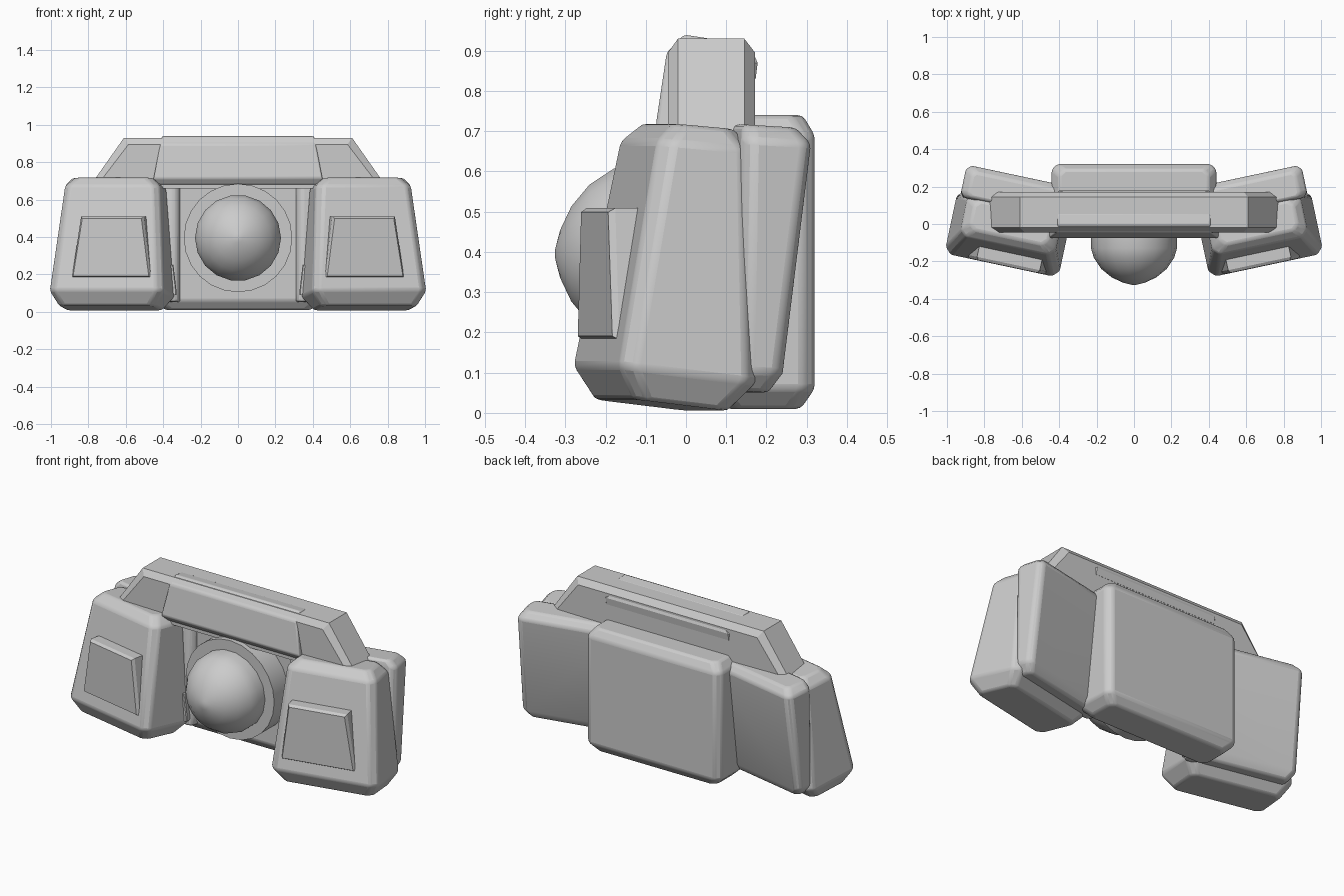
import bpy, bmesh, math
from mathutils import Matrix, Vector

cube = bpy.data.objects.get("Cube")
if cube:
    bpy.data.objects.remove(cube, do_unlink=True)

GREY = (0.6, 0.6, 0.6, 1)
grey = bpy.data.materials.new("light_grey")
grey.use_nodes = True
grey.diffuse_color = GREY
grey.node_tree.nodes["Principled BSDF"].inputs["Base Color"].default_value = GREY


def loft(name, rings, matrix=Matrix(), bevel=0.012, angle=30):
    """Skin a stack of point rings and cap both ends."""
    bm = bmesh.new()
    loops = [[bm.verts.new(matrix @ Vector(p)) for p in ring] for ring in rings]
    n = len(loops[0])
    for a, b in zip(loops, loops[1:]):
        for i in range(n):
            j = (i + 1) % n
            bm.faces.new((a[i], a[j], b[j], b[i]))
    bm.faces.new(loops[0])
    bm.faces.new(loops[-1])
    bmesh.ops.recalc_face_normals(bm, faces=bm.faces)
    mesh = bpy.data.meshes.new(name)
    bm.to_mesh(mesh)
    bm.free()
    mesh.materials.append(grey)
    ob = bpy.data.objects.new(name, mesh)
    bpy.context.collection.objects.link(ob)
    if bevel:
        mod = ob.modifiers.new("soft_edges", "BEVEL")
        mod.width, mod.segments, mod.limit_method = bevel, 2, "ANGLE"
        mod.angle_limit = math.radians(25)
    bpy.ops.object.select_all(action="DESELECT")
    ob.select_set(True)
    bpy.context.view_layer.objects.active = ob
    bpy.ops.object.shade_smooth_by_angle(angle=math.radians(angle))
    return ob


def section(z, x0, x1, y0, y1, cut=0.03, tilt=0.0):
    """Rectangle with cut corners at height z, optionally sloping along y."""
    pts = [(x0 + cut, y0), (x1 - cut, y0), (x1, y0 + cut), (x1, y1 - cut),
           (x1 - cut, y1), (x0 + cut, y1), (x0, y1 - cut), (x0, y0 + cut)]
    return [(x, y, z - tilt * y) for x, y in pts]


def turned(name, profile, z, segments):
    """Round part around the y axis from (radius, y) pairs."""
    rings = [[(r * math.cos(t), y, z + r * math.sin(t))
              for t in (math.tau * i / segments for i in range(segments))]
             for r, y in profile]
    return loft(name, rings, bevel=0, angle=35)


# Central body
loft("central_body", [
    section(0.01, -0.39, 0.39, 0.10, 0.285),
    section(0.06, -0.44, 0.44, 0.06, 0.32),
    section(0.69, -0.44, 0.44, 0.06, 0.32),
    section(0.74, -0.40, 0.40, 0.10, 0.29)])

# Round housing and dome
turned("dome_housing", [(0.29, 0.10), (0.29, -0.075)], 0.395, 24)
turned("dome", [(0.23, -0.05), (0.23, -0.13), (0.215, -0.18), (0.175, -0.24),
                (0.12, -0.285), (0.06, -0.313), (0.025, -0.322), (0.012, -0.325)],
       0.395, 18)

# Top handle: trapezoid with chamfered front and back rims
def trapezoid(y, inset):
    low, high, top = 0.80 - inset, 0.61 - inset * 0.7, 0.93 - inset
    return [(-low, y, 0.66), (low, y, 0.66), (high, y, top), (-high, y, top)]

loft("handle", [trapezoid(-0.045, 0.035), trapezoid(-0.02, 0),
                trapezoid(0.145, 0), trapezoid(0.172, 0.035)], bevel=0)

# Padded grip across the handle
def grip_end(x, slant):
    yz = [(-0.05, 0.68), (-0.075, 0.715), (-0.048, 0.895),
          (-0.005, 0.94), (0.06, 0.93), (0.10, 0.68)]
    return [(x - math.copysign(slant * max(z - 0.7, 0), x), y, z) for y, z in yz]

loft("grip", [grip_end(-0.455, 0.2), grip_end(0.455, 0.2)], bevel=0.008)
loft("grip_back_ridge", [section(0.83, -0.42, 0.42, 0.10, 0.173, 0.02),
                         section(0.87, -0.42, 0.42, 0.10, 0.178, 0.02),
                         section(0.90, -0.38, 0.38, 0.10, 0.165, 0.02)], bevel=0)

# Angled side units, mirrored
for side, label in ((1, "left"), (-1, "right")):
    frame = (Matrix.Scale(side, 4, (1, 0, 0)) @ Matrix.Translation((0.68, 0, 0))
             @ Matrix.Rotation(math.radians(12), 4, "Z"))
    loft(label + "_front_pod", [
        section(0.012, -0.275, 0.25, -0.18, 0.06, 0.03, 0.12),
        section(0.09, -0.33, 0.295, -0.225, 0.125, 0.035, 0.12),
        section(0.665, -0.285, 0.235, -0.115, 0.125, 0.035, 0.09),
        section(0.713, -0.235, 0.19, -0.068, 0.09, 0.03, 0.09)], frame)
    loft(label + "_rear_pod", [
        section(0.06, -0.35, 0.235, 0.08, 0.165, 0.02, 0.06),
        section(0.11, -0.35, 0.275, 0.08, 0.195, 0.025, 0.06),
        section(0.685, -0.35, 0.275, 0.09, 0.267, 0.025, 0.06),
        section(0.723, -0.35, 0.235, 0.10, 0.235, 0.02, 0.06)], frame)

    # Raised wedge panel on the front face
    def panel(v, grow):
        return [(-0.26 - grow, v, 0.185 - grow), (0.165 + grow, v, 0.185 - grow),
                (0.115 + grow, v, 0.505 + grow), (-0.22 - grow, v, 0.505 + grow)]
    loft(label + "_front_panel", [panel(-0.221, -0.006), panel(-0.205, 0.004),
                                  panel(-0.10, 0.004)], frame, bevel=0)

    # Small guide at the foot of the inner wall
    loft(label + "_inner_guide", [
        [(side * x, y, z) for x, y, z in section(h, x0, 0.40, -0.01, 0.08, 0.005)]
        for h, x0 in ((0.09, 0.33), (0.12, 0.33), (0.25, 0.345))], bevel=0)
